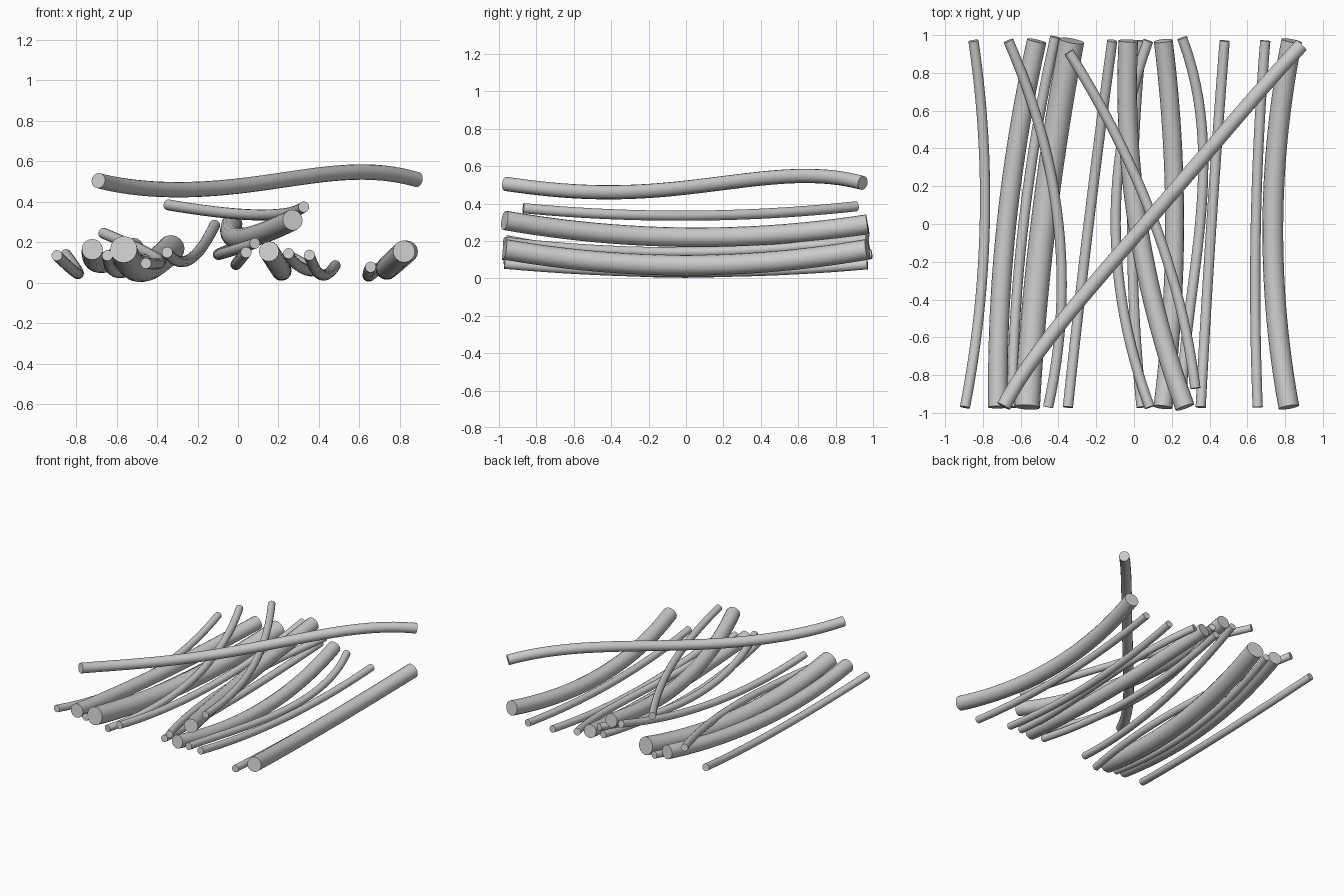
import bpy

if "Cube" in bpy.data.objects:
    bpy.data.objects.remove(bpy.data.objects["Cube"])


def along(points, y):
    """Smooth polynomial through the control points, as a function of y."""
    x = z = 0.0
    for i, p in enumerate(points):
        w = 1.0
        for j, q in enumerate(points):
            if i != j:
                w *= (y - q[1]) / (p[1] - q[1])
        x += w * p[0]
        z += w * p[2]
    return x, y, z


def branch(name, radius, points, steps=24):
    """Capped round tube swept along a bent path."""
    cu = bpy.data.curves.new(name, 'CURVE')
    cu.dimensions = '3D'
    cu.bevel_depth = radius
    cu.bevel_resolution = 6
    cu.use_fill_caps = True
    sp = cu.splines.new('POLY')
    sp.points.add(steps)
    y0, y1 = points[0][1], points[-1][1]
    for k in range(steps + 1):
        sp.points[k].co = (*along(points, y0 + (y1 - y0) * k / steps), 1)
    ob = bpy.data.objects.new(name, cu)
    bpy.context.collection.objects.link(ob)
    bpy.ops.object.select_all(action='DESELECT')
    ob.select_set(True)
    bpy.context.view_layer.objects.active = ob
    bpy.ops.object.convert(target='MESH')
    bpy.ops.object.shade_smooth_by_angle()


F, B = -0.97, 0.97   # front and back ends of the pile

# Thick logs
thick = [
    (0.052, [(-.72, F, .165), (-.675, 0, .10), (-.515, B, .17)]),
    (0.067, [(-.565, F, .165), (-.48, 0, .07), (-.33, B, .17)]),
    (0.050, [(.153, F, .155), (.215, 0, .06), (.155, B, .155)]),
    (0.052, [(.27, F, .31), (.02, 0, .22), (-.03, B, .29)]),
    (0.055, [(.82, F, .155), (.735, 0, .07), (.835, B, .155)]),
]
for n, (r, pts) in enumerate(thick):
    branch(f"thick_log_{n + 1}", r, pts)

# Thin branches lying with the logs
thin = [
    [(-.895, F, .135), (-.79, 0, .045), (-.85, B, .14)],
    [(-.645, F, .135), (-.585, 0, .05), (-.417, .99, .13)],
    [(-.455, F, .096), (-.40, 0, .12), (-.665, B, .245)],
    [(-.35, F, .15), (-.24, 0, .115), (-.115, B, .285)],
    [(.04, F, .15), (-.01, 0, .09), (.04, B, .16)],
    [(.083, F, .195), (-.095, -.1, .14), (.075, B, .21)],
    [(.25, F, .145), (.35, 0, .06), (.36, .5, .07), (.255, .985, .13)],
    [(.353, F, .137), (.41, 0, .04), (.48, B, .085)],
    [(.655, F, .078), (.645, 0, .033), (.695, B, .075)],
    [(.325, -.87, .375), (.11, 0, .335), (-.345, .91, .385)],
]
for n, pts in enumerate(thin):
    branch(f"thin_branch_{n + 1}", 0.027, pts)

# Long wavy branch laid diagonally across the top
branch("top_branch", 0.038,
       [(-.69, -.965, .505), (-.2, -.3, .462), (.06, 0, .485),
        (.49, .5, .542), (.885, .945, .51)], 32)
